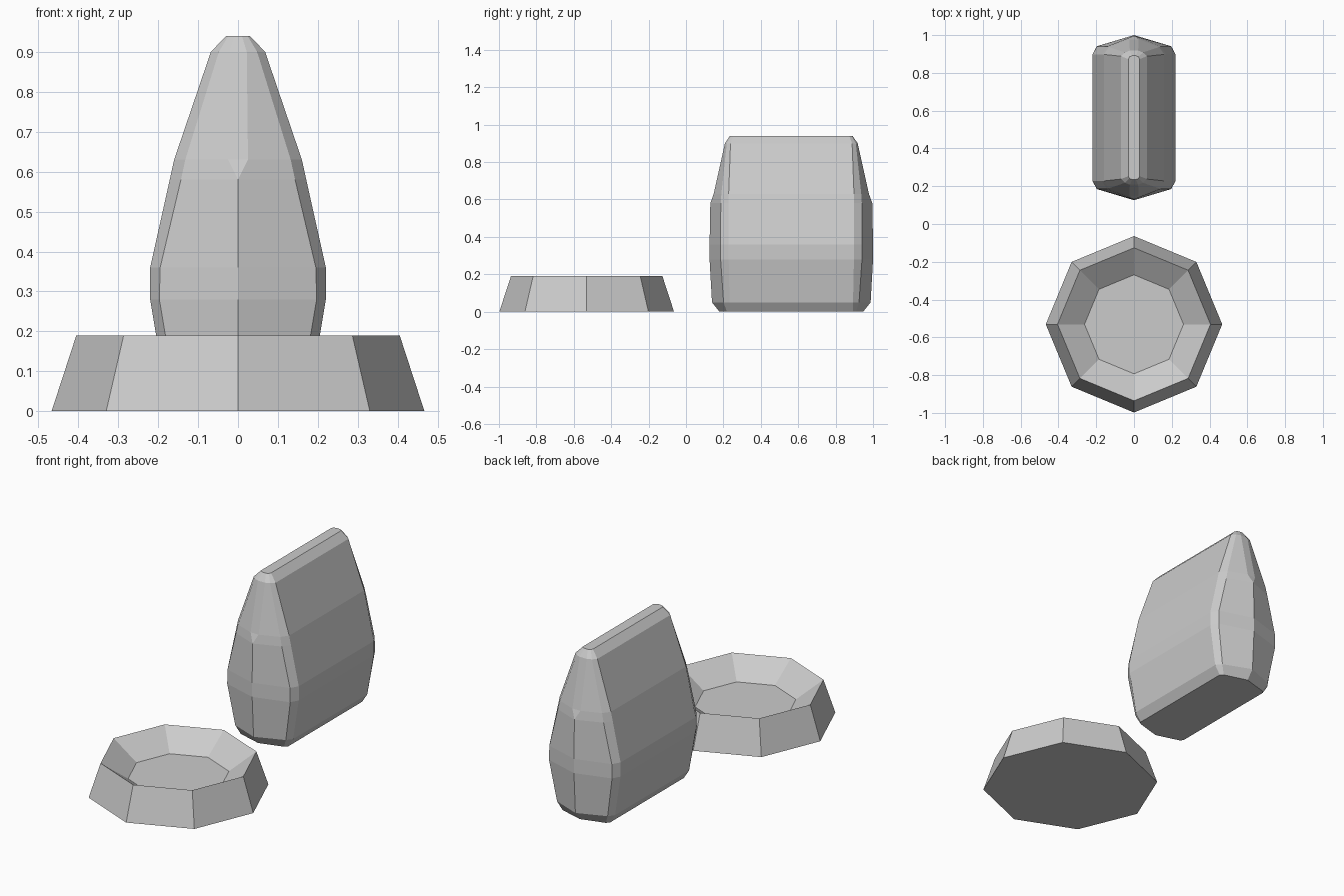
import bpy, bmesh, math

if "Cube" in bpy.data.objects:
    bpy.data.objects.remove(bpy.data.objects["Cube"])


def loft(name, rings):
    """Skin a stack of equal-length point rings and cap both ends."""
    bm = bmesh.new()
    layers = [[bm.verts.new(p) for p in ring] for ring in rings]
    n = len(layers[0])
    for a, b in zip(layers, layers[1:]):
        for i in range(n):
            j = (i + 1) % n
            bm.faces.new((a[i], a[j], b[j], b[i]))
    bm.faces.new(layers[0][::-1])
    bm.faces.new(layers[-1])
    bmesh.ops.remove_doubles(bm, verts=bm.verts[:], dist=0.0005)
    bmesh.ops.recalc_face_normals(bm, faces=bm.faces[:])
    mesh = bpy.data.meshes.new(name)
    bm.to_mesh(mesh)
    bm.free()
    obj = bpy.data.objects.new(name, mesh)
    bpy.context.collection.objects.link(obj)
    return obj


def octagon(r, z):
    return [(r * math.cos(i * math.pi / 4), -0.531 + r * math.sin(i * math.pi / 4), z)
            for i in range(8)]


def body_ring(z, w, ys, wc, yc, wt, yt):
    """Pointed-end section: long side, chamfered corner, tip; mirrored in x and y."""
    quarter = [(w, ys), (wc, yc), (wt, yt)]
    right = [(x, -y) for x, y in quarter[::-1]] + quarter
    ring = right + [(-x, -y) for x, y in right]
    return [(x, y + 0.563, z) for x, y in ring]


# Shallow eight-sided dish: base, rim, recessed floor
loft("dish", [octagon(0.467, 0), octagon(0.405, 0.19), octagon(0.262, 0.09)])

# Tapered body: height, side x/y, corner x/y, tip x/y
sections = [
    (0.00, 0.150, 0.330, 0.135, 0.345, 0.000, 0.384),
    (0.05, 0.182, 0.330, 0.158, 0.362, 0.000, 0.424),
    (0.28, 0.220, 0.335, 0.197, 0.378, 0.000, 0.437),
    (0.36, 0.220, 0.335, 0.195, 0.378, 0.000, 0.437),
    (0.58, 0.171, 0.335, 0.143, 0.377, 0.000, 0.433),
    (0.63, 0.160, 0.335, 0.132, 0.374, 0.025, 0.415),
    (0.90, 0.068, 0.325, 0.048, 0.345, 0.022, 0.355),
    (0.94, 0.030, 0.310, 0.024, 0.322, 0.010, 0.328),
]
loft("tapered_body", [body_ring(*s) for s in sections])
